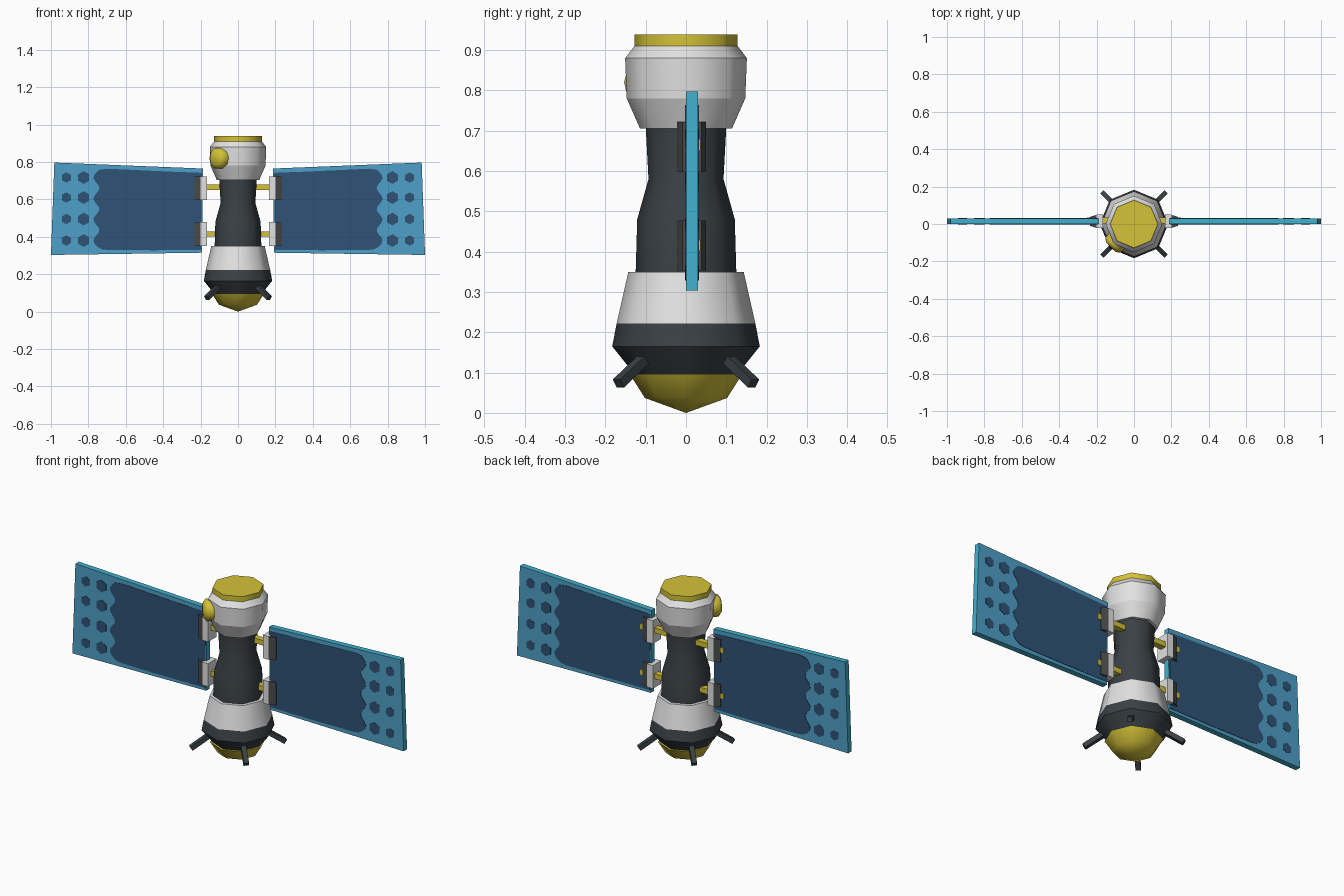
import bpy, bmesh, math
from mathutils import Vector, Matrix

if "Cube" in bpy.data.objects:
    bpy.data.objects.remove(bpy.data.objects["Cube"])


def mat(name, r, g, b):
    m = bpy.data.materials.new(name)
    m.diffuse_color = (r, g, b, 1)
    m.use_nodes = True
    m.node_tree.nodes["Principled BSDF"].inputs["Base Color"].default_value = m.diffuse_color
    return m


WHITE = mat("hull white", 0.76, 0.76, 0.76)
DARK = mat("hull charcoal", 0.042, 0.052, 0.060)
GREY = mat("bracket grey", 0.065, 0.068, 0.068)
YELLOW = mat("gold", 0.66, 0.54, 0.04)
BLUE = mat("panel blue", 0.077, 0.352, 0.578)
TEAL = mat("panel rim teal", 0.053, 0.43, 0.60)
NAVY = mat("solar cell navy", 0.028, 0.084, 0.18)


def finish(bm, name, *mats):
    bmesh.ops.recalc_face_normals(bm, faces=bm.faces)
    me = bpy.data.meshes.new(name)
    bm.to_mesh(me)
    bm.free()
    for m in mats:
        me.materials.append(m)
    ob = bpy.data.objects.new(name, me)
    bpy.context.collection.objects.link(ob)
    return ob


def lathe(name, profile, m, sides=8, soft=False):
    """Revolve (radius, z) points; smooth around, crisp ring edges unless soft."""
    bm = bmesh.new()
    rings = []
    for r, z in profile:
        if r == 0:
            rings.append([bm.verts.new((0, 0, z))] * sides)
        else:
            rings.append([bm.verts.new((r * math.cos(math.tau * i / sides),
                                        r * math.sin(math.tau * i / sides), z))
                          for i in range(sides)])
    for a, b in zip(rings, rings[1:]):
        for i in range(sides):
            j = (i + 1) % sides
            vs = list(dict.fromkeys((a[i], a[j], b[j], b[i])))
            bm.faces.new(vs).smooth = True
    for ring, (r, z) in ((rings[0], profile[0]), (rings[-1], profile[-1])):
        if r > 0:
            bm.faces.new(ring)
    for e in bm.edges:
        level = abs(e.verts[0].co.z - e.verts[1].co.z) < 1e-6
        cap = any(not f.smooth for f in e.link_faces)
        if level and (cap or not soft):
            e.smooth = False
    return finish(bm, name, m)


def prism(name, pts, lo, hi, axis, *mats):
    """Extrude a 2D outline along 'y' (points are x,z) or 'z' (points are x,y)."""
    bm = bmesh.new()
    put = (lambda p, d: (p[0], d, p[1])) if axis == "y" else (lambda p, d: (p[0], p[1], d))
    a = [bm.verts.new(put(p, lo)) for p in pts]
    b = [bm.verts.new(put(p, hi)) for p in pts]
    bm.faces.new(a)
    bm.faces.new(b)
    for i in range(len(pts)):
        j = (i + 1) % len(pts)
        f = bm.faces.new((a[i], a[j], b[j], b[i]))
        f.material_index = len(mats) - 1  # rim colour
    return finish(bm, name, *mats)


# Octagonal hull, bottom to top
lathe("engine_dome", [(0, 0), (0.102, 0.037), (0.14, 0.097)], YELLOW, soft=True)
lathe("lower_skirt", [(0.127, 0.095), (0.183, 0.165), (0.172, 0.222)], DARK)
lathe("lower_hull", [(0.172, 0.222), (0.143, 0.35)], WHITE)
lathe("waist", [(0.125, 0.345), (0.121, 0.48), (0.093, 0.58), (0.1, 0.71)], DARK, soft=True)
lathe("head", [(0.114, 0.705), (0.147, 0.78), (0.151, 0.88), (0.128, 0.91)], WHITE)
lathe("top_cap", [(0.128, 0.909), (0.128, 0.938)], YELLOW)

# Round porthole on the front left of the head
port = lathe("porthole", [(0.057, 0), (0.057, 0.032), (0.038, 0.046), (0, 0.05)], YELLOW, 10, True)
aim = Vector((-1, -1, 0)).normalized()
port.matrix_world = Matrix.Translation(aim * 0.128 + Vector((0, 0, 0.82))) @ \
    aim.to_track_quat("Z", "Y").to_matrix().to_4x4()

# Four slanted thruster struts on the diagonals
for k in range(4):
    ang = math.radians(45 + 90 * k)
    d = Vector((math.cos(ang), math.sin(ang), 0))
    start, end = d * 0.135 + Vector((0, 0, 0.142)), d * 0.237 + Vector((0, 0, 0.073))
    span = end - start
    side = Vector((-d.y, d.x, 0))
    axis = span.normalized()
    rot = Matrix((side, axis.cross(side), axis)).transposed().to_4x4()
    bm = bmesh.new()
    bmesh.ops.create_cube(bm, size=1, matrix=Matrix.Translation((start + end) / 2) @ rot
                          @ Matrix.Diagonal((0.026, 0.024, span.length, 1)))
    finish(bm, f"strut_{k + 1}", DARK)

# Solar wings, mirrored left and right
for s, tag in ((1, "right"), (-1, "left")):
    prism(f"{tag}_panel", [(s * x, z) for x, z in
                           ((0.187, 0.765), (0.982, 0.797), (1.0, 0.303), (0.192, 0.315))],
          0.0, 0.03, "y", BLUE, TEAL)

    # Cell field with a scalloped outer edge
    field = [(0.197, 0.33), (0.193, 0.742), (0.35, 0.748), (0.70, 0.764), (0.745, 0.758)]
    for i in range(25):
        z = 0.745 - 0.395 * i / 24
        field.append((0.757 + 0.016 * math.cos(math.tau * (z - 0.717) / 0.1125), z))
    field += [(0.73, 0.334), (0.70, 0.33), (0.45, 0.328)]
    # Hexagonal dots in two columns
    shapes = [field]
    for cx, r in ((0.918, 0.028), (0.825, 0.034)):
        for cz in (0.717, 0.61, 0.495, 0.38):
            shapes.append([(cx + r * math.cos(math.tau * (i + .5) / 6),
                            cz + r * math.sin(math.tau * (i + .5) / 6)) for i in range(6)])
    for n, shape in enumerate(shapes):
        part = "cells" if n == 0 else f"dot_{n}"
        pts = [(s * x, z) for x, z in shape]
        prism(f"{tag}_{part}_front", pts, -0.002, 0.0005, "y", NAVY)
        prism(f"{tag}_{part}_back", pts, 0.0295, 0.032, "y", NAVY)

    # Hinge brackets and the bars joining them to the hull
    for zc, zb, lvl in ((0.66, 0.665, "upper"), (0.415, 0.415, "lower")):
        prism(f"{tag}_{lvl}_bracket",
              [(s * x, y) for x, y in ((0.165, -0.022), (0.2, -0.022), (0.2, 0.05), (0.165, 0.05))],
              zc - 0.063, zc + 0.063, "z", WHITE)
        prism(f"{tag}_{lvl}_clamp",
              [(s * x, y) for x, y in ((0.2, -0.021), (0.235, -0.009), (0.235, 0.038), (0.2, 0.049))],
              zc - 0.062, zc + 0.062, "z", GREY)
        prism(f"{tag}_{lvl}_bar",
              [(s * x, y) for x, y in ((0.07, 0.003), (0.252, 0.003), (0.252, 0.036), (0.07, 0.036))],
              zb - 0.014, zb + 0.014, "z", YELLOW)
